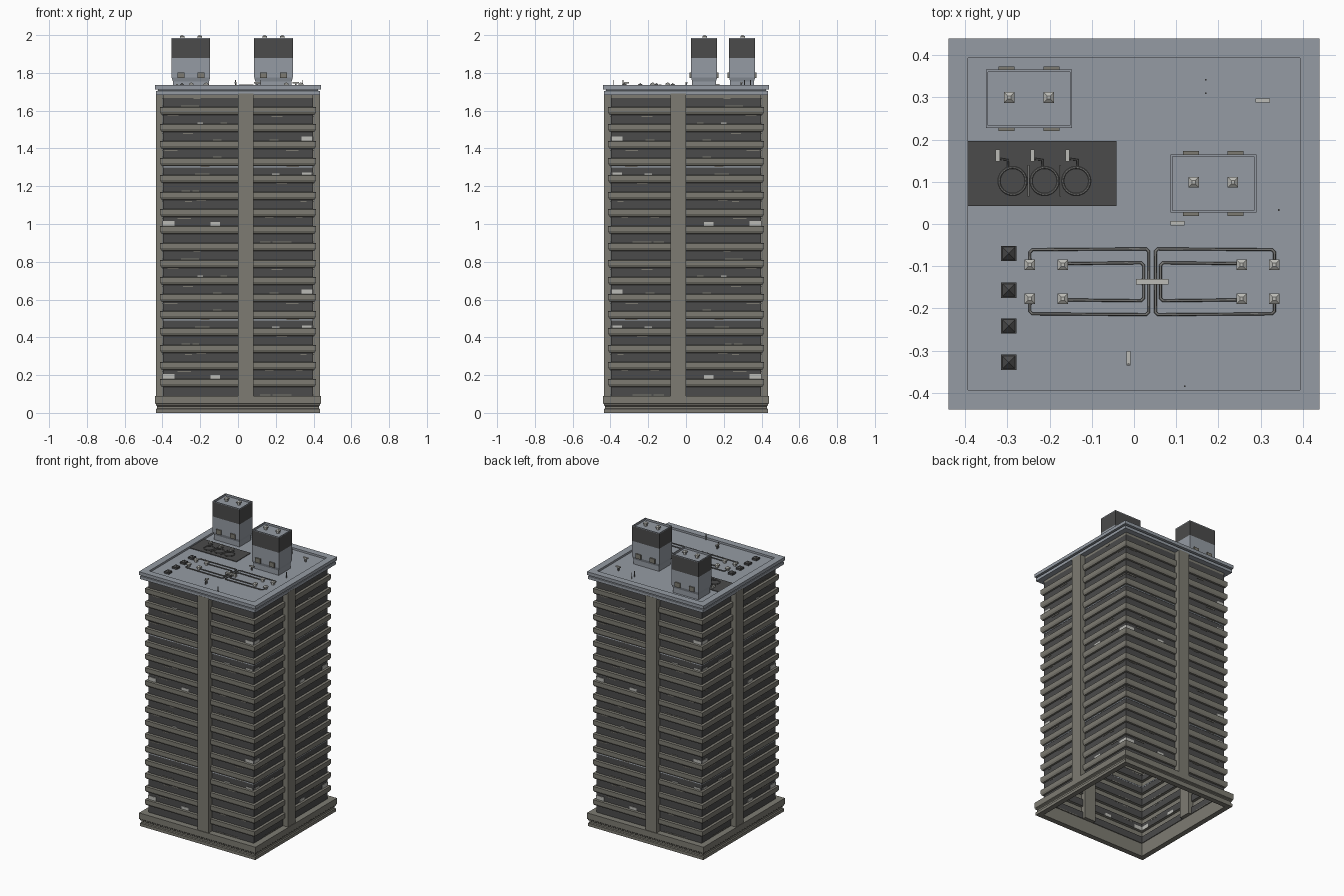
import bpy, bmesh, math, random
from mathutils import Matrix

if "Cube" in bpy.data.objects:
    bpy.data.objects.remove(bpy.data.objects["Cube"])

random.seed(4)


def mat(name, r, g, b):
    m = bpy.data.materials.new(name)
    m.diffuse_color = (r, g, b, 1)
    m.use_nodes = True
    m.node_tree.nodes["Principled BSDF"].inputs["Base Color"].default_value = m.diffuse_color
    return m


CONCRETE = mat("warm_concrete", 0.205, 0.198, 0.168)
DARK = mat("dark_glass", 0.07, 0.07, 0.07)
SLATE = mat("roof_slate", 0.30, 0.33, 0.37)
PALE = mat("pale_metal", 0.50, 0.50, 0.47)
BLUE = mat("pale_window", 0.40, 0.44, 0.49)
PIPE = mat("pipe_grey", 0.17, 0.17, 0.165)


def finish(name, bm, mats):
    me = bpy.data.meshes.new(name)
    bm.to_mesh(me)
    bm.free()
    for m in mats:
        me.materials.append(m)
    ob = bpy.data.objects.new(name, me)
    bpy.context.collection.objects.link(ob)
    return ob


def skin(name, c, half, prof, mats, top=None):
    """Rectangular sweep: prof = (offset, z, material of the band below this point)."""
    bm = bmesh.new()
    last = None
    for off, z, mi in prof:
        hx, hy = half[0] + off, half[1] + off
        ring = [bm.verts.new((c[0] + sx * hx, c[1] + sy * hy, z))
                for sx, sy in ((-1, -1), (1, -1), (1, 1), (-1, 1))]
        if last:
            for i in range(4):
                j = (i + 1) % 4
                bm.faces.new((last[i], last[j], ring[j], ring[i])).material_index = mi
        last = ring
    if top is not None:
        bm.faces.new(last).material_index = top
    return finish(name, bm, mats)


def boxes(name, items, m):
    """items = list of (x0, x1, y0, y1, z0, z1)"""
    bm = bmesh.new()
    for x0, x1, y0, y1, z0, z1 in items:
        M = Matrix.Translation(((x0 + x1) / 2, (y0 + y1) / 2, (z0 + z1) / 2)) @ \
            Matrix.Diagonal((abs(x1 - x0), abs(y1 - y0), z1 - z0, 1))
        bmesh.ops.create_cube(bm, size=1, matrix=M)
    return finish(name, bm, [m])


def tube(name, pts, r, m, sides=1):
    cu = bpy.data.curves.new(name + "_path", 'CURVE')
    cu.dimensions = '3D'
    cu.bevel_depth, cu.bevel_resolution, cu.use_fill_caps = r, sides, True
    sp = cu.splines.new('POLY')
    sp.points.add(len(pts) - 1)
    for p, co in zip(sp.points, pts):
        p.co = (*co, 1)
    tmp = bpy.data.objects.new(name + "_path", cu)
    bpy.context.collection.objects.link(tmp)
    me = bpy.data.meshes.new_from_object(tmp.evaluated_get(bpy.context.evaluated_depsgraph_get()))
    bpy.data.objects.remove(tmp)
    me.materials.clear()
    me.materials.append(m)
    ob = bpy.data.objects.new(name, me)
    bpy.context.collection.objects.link(ob)


def four_sides(items):
    """Front items mirrored over the diagonal to the right, both turned to back and left."""
    out = []
    for x0, x1, y0, y1, z0, z1 in items:
        out += [(x0, x1, y0, y1, z0, z1), (-y1, -y0, -x1, -x0, z0, z1),
                (-x1, -x0, -y1, -y0, z0, z1), (y0, y1, x0, x1, z0, z1)]
    return out


# hollow base plinth, open underneath
skin("base_plinth", (0, 0), (0.435, 0.435),
     [(-0.035, 0.09, 0), (-0.035, 0, 0), (0, 0, 0), (0, 0.02, 0), (-0.006, 0.024, 0),
      (-0.006, 0.035, 0), (0, 0.04, 0), (0, 0.046, 0), (0.004, 0.05, 0), (0.004, 0.09, 0),
      (-0.04, 0.09, 0)], [CONCRETE])

# facade: recessed window bands and projecting spandrels
R, FLOORS = 0.397, 18
prof = [(0, 0.09, 0)]
for k in range(FLOORS):
    z = 0.09 + 0.09 * k
    prof += [(0, z + 0.048, 1), (0.010, z + 0.050, 0), (0.016, z + 0.062, 0),
             (0.016, z + 0.088, 0), (0, z + 0.09, 0)]
prof = prof[:-4] + [(0, 1.69, 0)]
skin("facade_bands", (0, 0), (R, R), prof, [CONCRETE, DARK])

# off-centre vertical piers on each side
boxes("wall_piers", four_sides([(0, 0.082, -0.435, -0.375, 0.09, 1.69)]), CONCRETE)

# lit windows and blinds, repeated every nine floors
lit, strips, blinds = [], [], []
for base in (0, 9):
    for k, x, w, h in ((1, -0.367, 0.06, 0.026), (1, -0.12, 0.05, 0.02), (6, 0.365, 0.055, 0.022),
                       (4, 0.365, 0.05, 0.012), (4, 0.20, 0.04, 0.008), (7, -0.2, 0.03, 0.008)):
        z = 0.09 + 0.09 * (k + base)
        lit.append((x - w / 2, x + w / 2, -R - 0.003, -R + 0.001, z, z + h))
    z = 0.09 + 0.09 * (4 + base)
    for a, b in ((-0.395, 0), (0.082, 0.395)):
        strips.append((a, b, -R - 0.002, -R + 0.001, z + 0.04, z + 0.047))
blind_set = [(k, random.choice((random.uniform(-0.36, -0.07), random.uniform(0.12, 0.36))),
              random.uniform(0.03, 0.08), random.choice((0.003, 0.036, 0.042)))
             for k in range(9) for _ in range(3)]
for base in (0, 9):
    for k, x, w, dz in blind_set:
        z = 0.09 + 0.09 * (k + base) + dz
        blinds.append((x - w / 2, x + w / 2, -R - 0.0025, -R + 0.001, z, z + 0.005))
boxes("lit_windows", four_sides(lit), PALE)
boxes("window_strips", four_sides(strips), BLUE)
boxes("window_blinds", four_sides(blinds), CONCRETE)

# roof slab with two-step cornice and sunken deck
DECK = 1.722
skin("roof_slab", (0, 0), (0.44, 0.44),
     [(-0.045, 1.684, 0), (-0.006, 1.684, 0), (-0.006, 1.704, 0), (-0.016, 1.706, 0),
      (-0.016, 1.711, 0), (0, 1.713, 0), (0, 1.735, 0), (-0.046, 1.735, 0), (-0.046, DECK, 0)],
     [SLATE], top=0)


def cap(name, x, y, z, h):
    skin(name, (x, y), (0.0125, 0.0125),
         [(-0.005, z, 0), (-0.005, z + h * 0.5, 0), (0, z + h * 0.5, 0), (0, z + h * 0.75, 0),
          (-0.0085, z + h, 0)], [PALE], top=0)


# two rooftop towers with dark louvre band, wall vents and caps
for n, cx, cy in ((1, -0.249, 0.297), (2, 0.188, 0.096)):
    hx, hy = 0.102, 0.069
    skin(f"roof_tower_{n}", (cx, cy), (hx, hy),
         [(-0.006, DECK, 0), (-0.006, 1.755, 0), (0, 1.775, 0), (0, 1.88, 0), (0, 1.98, 1),
          (0, 1.985, 0), (-0.005, 1.985, 0), (-0.005, 1.972, 0)], [SLATE, DARK], top=0)
    vents = []
    for dx in (-0.053, 0.053):
        for s in (-1, 1):
            y0, y1 = sorted((cy + s * (hy - 0.002), cy + s * (hy + 0.008)))
            vents.append((cx + dx - 0.019, cx + dx + 0.019, y0, y1, 1.772, 1.803))
        cap(f"tower_{n}_cap", cx + dx * 0.88, cy + 0.003, 1.972, 0.028)
    boxes(f"tower_{n}_vents", vents, CONCRETE)

# dark equipment pad with fan rings and elbow pipes
boxes("equipment_pad", [(-0.394, -0.042, 0.043, 0.197, DECK - 0.002, DECK + 0.004)], DARK)
for x in (-0.288, -0.212, -0.137):
    bpy.ops.mesh.primitive_torus_add(major_segments=24, minor_segments=6, major_radius=0.032,
                                     minor_radius=0.003, location=(x, 0.102, DECK + 0.007))
    ring = bpy.context.object
    ring.name = "fan_ring"
    ring.data.materials.append(PIPE)
for x in (-0.25, -0.175):
    boxes("pad_divider", [(x - 0.002, x + 0.002, 0.065, 0.14, DECK, DECK + 0.01)], PIPE)
for x in (-0.323, -0.241, -0.158):
    boxes("pad_vent", [(x - 0.005, x + 0.005, 0.148, 0.177, DECK, DECK + 0.018)], PALE)
    tube("pad_pipe", [(x, 0.155, DECK + 0.01), (x + 0.024, 0.152, DECK + 0.01),
                      (x + 0.024, 0.133, DECK + 0.006)], 0.0025, PIPE)

# row of pyramid skylights
for y in (-0.07, -0.157, -0.242, -0.328):
    skin("skylight", (-0.297, y), (0.018, 0.018),
         [(0, DECK, 0), (0, DECK + 0.012, 0), (-0.003, DECK + 0.012, 0),
          (-0.017, DECK + 0.024, 0)], [DARK], top=0)

# mirrored pipe loops ending in vent caps, joined by a bracket
for sx in (-1, 1):
    for sy in (-1, 1):
        def P(x, y, z=DECK + 0.008):
            return (0.043 + sx * x, -0.137 + sy * y, z)
        tube("outer_pipe", [P(0.29, 0.04), P(0.29, 0.07), P(0.284, 0.076), P(0.014, 0.078),
                            P(0.008, 0.072), P(0.008, 0)], 0.0035, PIPE)
        tube("inner_pipe", [P(0.212, 0.043), P(0.026, 0.045), P(0.020, 0.039), P(0.020, 0)],
             0.0035, PIPE)
        for x in (0.29, 0.212):
            cap("pipe_cap", *P(x, 0.04)[:2], DECK, 0.026)
boxes("pipe_bracket", [(0.005, 0.082, -0.144, -0.130, DECK, DECK + 0.016)], PALE)

# small T-shaped vents and thin masts
for x, y, hx, hy in ((0.305, 0.293, 0.017, 0.005), (0.103, 0.002, 0.017, 0.005),
                     (-0.013, -0.318, 0.005, 0.017)):
    boxes("vent_head", [(x - hx, x + hx, y - hy, y + hy, DECK + 0.022, DECK + 0.03)], PALE)
    boxes("vent_stem", [(x - 0.004, x + 0.004, y - 0.004, y + 0.004, DECK, DECK + 0.024)], PIPE)
for x, y in ((0.17, 0.342), (0.17, 0.31), (0.343, 0.033), (0.12, -0.385), (-0.013, -0.333)):
    boxes("thin_mast", [(x - 0.002, x + 0.002, y - 0.002, y + 0.002, DECK, DECK + 0.04)], PIPE)

# consistent outward normals on closed box parts
for ob in bpy.data.objects:
    if ob.type == 'MESH' and ob.name.split(".")[0] in ("wall_piers", "lit_windows"):
        bm = bmesh.new()
        bm.from_mesh(ob.data)
        bmesh.ops.recalc_face_normals(bm, faces=bm.faces)
        bm.to_mesh(ob.data)
        bm.free()
